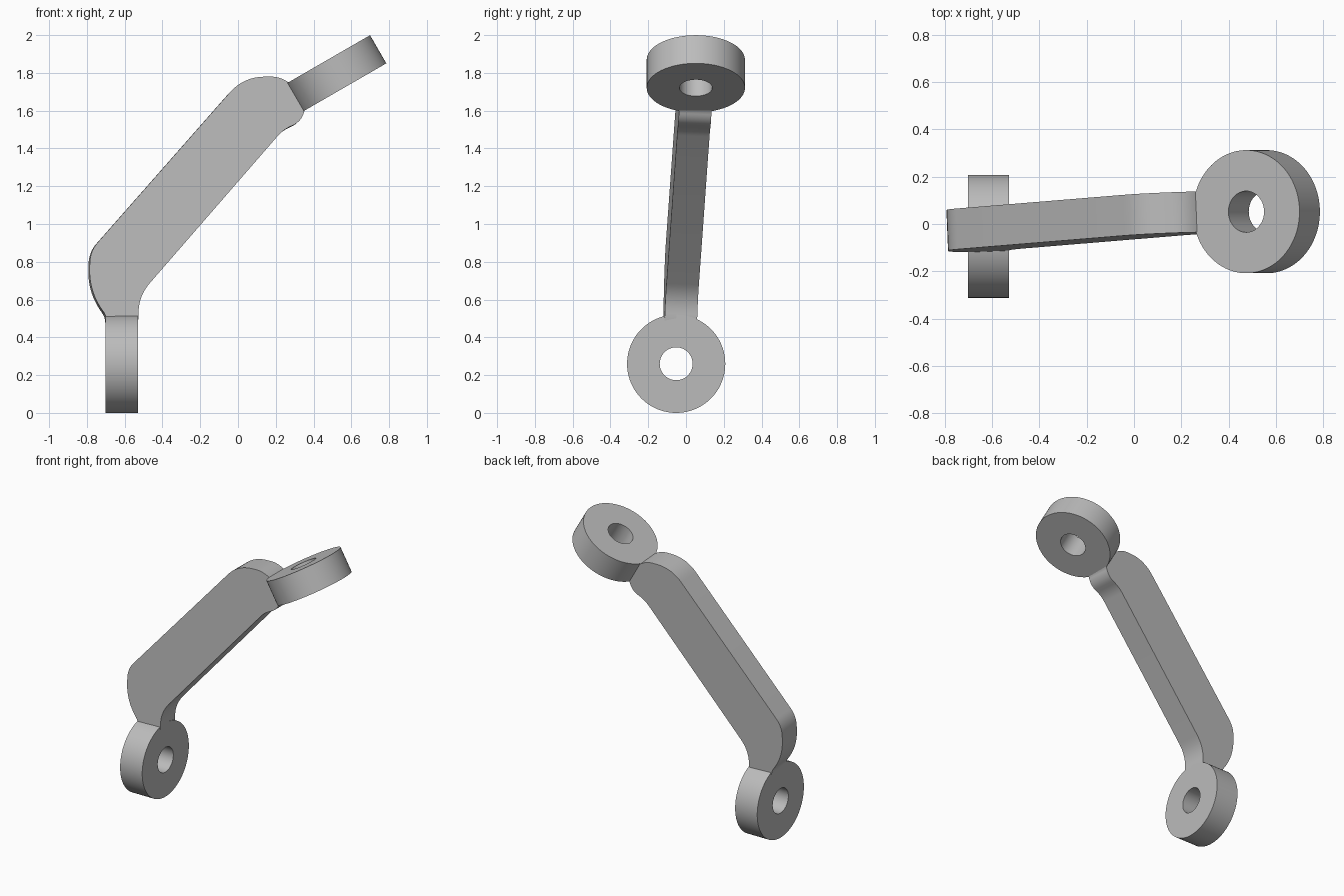
import bpy, bmesh, math
from mathutils import Vector, Matrix

cube = bpy.data.objects.get("Cube")
if cube:
    bpy.data.objects.remove(cube, do_unlink=True)

THICK = 0.172
R_OUT, R_IN = 0.26, 0.087

# single grey metal
grey = bpy.data.materials.new("plain grey")
grey.use_nodes = True
COLOR = (0.5, 0.5, 0.5, 1)
grey.diffuse_color = COLOR
grey.node_tree.nodes["Principled BSDF"].inputs["Base Color"].default_value = COLOR


def finish(bm, name):
    bmesh.ops.recalc_face_normals(bm, faces=bm.faces)
    mesh = bpy.data.meshes.new(name)
    bm.to_mesh(mesh)
    bm.free()
    mesh.materials.append(grey)
    obj = bpy.data.objects.new(name, mesh)
    bpy.context.collection.objects.link(obj)
    bpy.ops.object.select_all(action='DESELECT')
    obj.select_set(True)
    bpy.context.view_layer.objects.active = obj
    bpy.ops.object.shade_smooth_by_angle(angle=math.radians(30))
    return obj


def eye_ring(name, centre, tilt):
    """Thick washer made by spinning a rectangular section, tilted about y."""
    bm = bmesh.new()
    h = THICK / 2
    section = [bm.verts.new((r, 0, z)) for r, z in
               ((R_IN, -h), (R_OUT, -h), (R_OUT, h), (R_IN, h))]
    edges = [bm.edges.new((section[i], section[(i + 1) % 4])) for i in range(4)]
    bmesh.ops.spin(bm, geom=section + edges, cent=(0, 0, 0), axis=(0, 0, 1),
                   angle=math.tau, steps=96, use_merge=True)
    bmesh.ops.remove_doubles(bm, verts=bm.verts, dist=1e-5)
    bm.transform(Matrix.Translation(centre) @ Matrix.Rotation(math.radians(tilt), 4, 'Y'))
    return finish(bm, name)


def rounded(corners, steps=8):
    """Round each (x, z, setback) corner with a quadratic curve."""
    pts = []
    n = len(corners)
    for i, (x, z, s) in enumerate(corners):
        p = Vector((x, z))
        if s == 0:
            pts.append(p)
            continue
        a = p + (Vector(corners[i - 1][:2]) - p).normalized() * s
        b = p + (Vector(corners[(i + 1) % n][:2]) - p).normalized() * s
        for k in range(steps + 1):
            t = k / steps
            pts.append(a * (1 - t) ** 2 + p * 2 * t * (1 - t) + b * t * t)
    return pts


# rings at both ends
eye_ring("lower_eye", (-0.615, -0.052, 0.26), 90)
eye_ring("upper_eye", (0.517, 0.052, 1.795), -30)

# bent arm: outline in x and z, extruded along its slightly leaning normal
outline = rounded([
    (-0.535, 0.47, 0), (-0.53, 0.50, 0), (-0.53, 0.615, 0.09),
    (0.235, 1.495, 0.04), (0.33, 1.54, 0.045), (0.349, 1.598, 0),
    (0.37, 1.618, 0), (0.295, 1.758, 0),
    (0.263, 1.748, 0), (0.215, 1.778, 0.05), (0.025, 1.775, 0.11),
    (-0.785, 0.855, 0.06), (-0.795, 0.63, 0.14), (-0.70, 0.512, 0.03),
    (-0.70, 0.50, 0), (-0.695, 0.47, 0)])
SLOPE_X, SLOPE_Z, OFFSET = 0.04, 0.037, -0.024
normal = Vector((-SLOPE_X, 1, -SLOPE_Z)).normalized()
bm = bmesh.new()
verts = [bm.verts.new(Vector((p.x, SLOPE_X * p.x + SLOPE_Z * p.y + OFFSET, p.y))
                      - normal * THICK / 2) for p in outline]
face = bm.faces.new(verts)
result = bmesh.ops.extrude_face_region(bm, geom=[face], use_keep_orig=True)
moved = [v for v in result["geom"] if isinstance(v, bmesh.types.BMVert)]
bmesh.ops.translate(bm, verts=moved, vec=normal * THICK)
finish(bm, "bent_arm")
